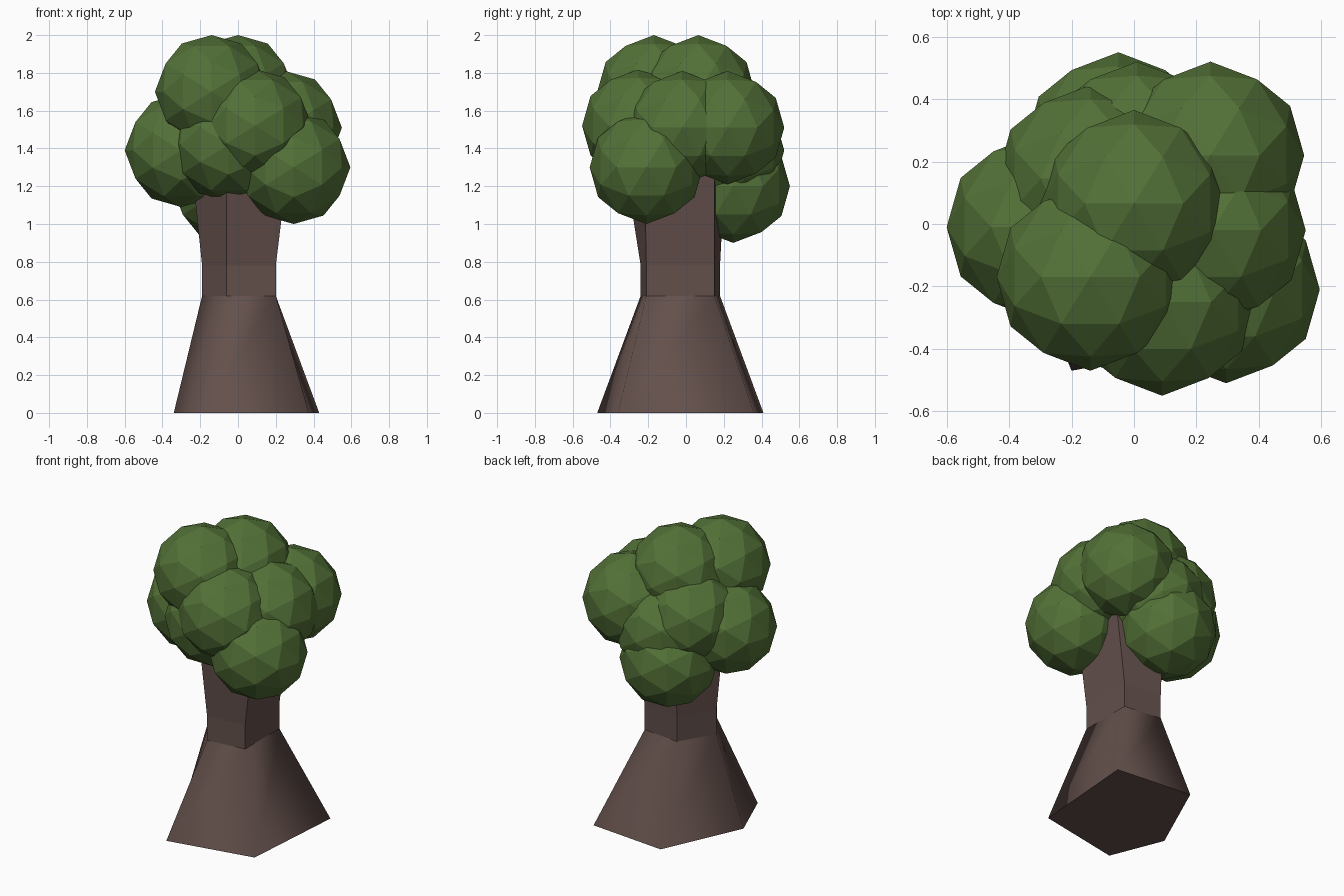
import bpy, bmesh, math
from mathutils import Matrix

if "Cube" in bpy.data.objects:
    bpy.data.objects.remove(bpy.data.objects["Cube"])


def material(name, rgb):
    m = bpy.data.materials.new(name)
    m.diffuse_color = (*rgb, 1.0)
    m.use_nodes = True
    m.node_tree.nodes["Principled BSDF"].inputs["Base Color"].default_value = m.diffuse_color
    return m


bark = material("bark_brown", (0.125, 0.080, 0.071))
leaf = material("leaf_green", (0.086, 0.165, 0.038))


def add_object(name, bm, mat):
    bmesh.ops.recalc_face_normals(bm, faces=bm.faces[:])
    mesh = bpy.data.meshes.new(name)
    bm.to_mesh(mesh)
    bm.free()
    mesh.materials.append(mat)
    ob = bpy.data.objects.new(name, mesh)
    bpy.context.collection.objects.link(ob)
    return ob


def loft(name, rings, mat, smooth):
    """Join five-sided rings, each (height, points), and cap both ends."""
    bm = bmesh.new()
    loops = [[bm.verts.new((x, y, z)) for x, y in pts] for z, pts in rings]
    for a, b in zip(loops, loops[1:]):
        for i in range(5):
            j = (i + 1) % 5
            bm.faces.new((a[i], a[j], b[j], b[i])).smooth = smooth
    bm.faces.new(loops[0])
    bm.faces.new(loops[-1])
    for e in bm.edges:  # keep the cap rims crisp
        if any(len(f.verts) == 5 for f in e.link_faces):
            e.smooth = False
    return add_object(name, bm, mat)


# Trunk cross-sections, counter-clockwise from back right
base = [(0.43, 0.36), (-0.10, 0.41), (-0.34, -0.12), (-0.20, -0.47), (0.375, -0.36)]
waist = [(0.20, 0.15), (-0.06, 0.18), (-0.19, -0.05), (-0.06, -0.24), (0.20, -0.21)]
crown = [(0.27, 0.15), (-0.06, 0.21), (-0.25, -0.05), (-0.06, -0.33), (0.27, -0.22)]

# Flared root section with soft sides, and faceted upper trunk
loft("trunk_base", [(0.0, base), (0.62, waist)], bark, True)
loft("upper_trunk", [(0.62, waist), (0.78, waist), (1.35, crown)], bark, False)

# Foliage: faceted balls of equal size, turned so a vertex sits on every axis
clumps = [
    (-0.14, -0.17, 1.70), (0.00, 0.065, 1.70),    # top
    (0.09, -0.25, 1.52), (0.245, 0.22, 1.51),     # upper ring
    (0.25, -0.02, 1.51), (-0.14, 0.145, 1.48),
    (-0.30, -0.01, 1.39), (0.295, -0.21, 1.30),   # lower ring
    (-0.05, -0.18, 1.42), (0.01, 0.22, 1.39),
    (-0.05, 0.25, 1.20),                          # low back clump
]
turn = Matrix.Rotation(-math.atan(2 / (1 + math.sqrt(5))), 4, 'Y')
for n, pos in enumerate(clumps, 1):
    bm = bmesh.new()
    bmesh.ops.create_icosphere(bm, subdivisions=2, radius=0.30,
                               matrix=Matrix.Translation(pos) @ turn)
    add_object(f"leaf_clump_{n}", bm, leaf)
